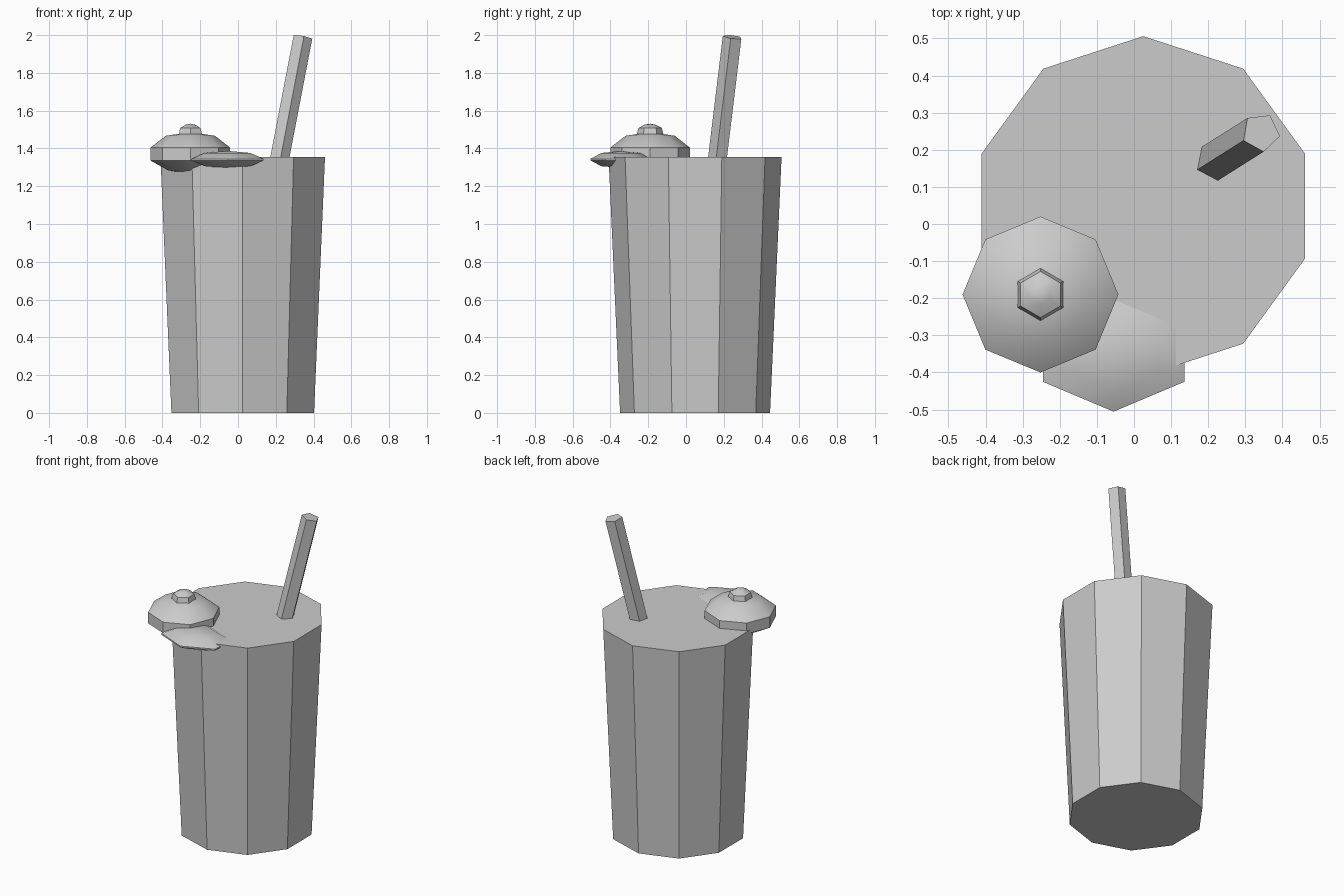
import bpy, bmesh, math
from mathutils import Vector

old = bpy.data.objects.get("Cube")
if old:
    bpy.data.objects.remove(old, do_unlink=True)

GREY = (0.6, 0.6, 0.6, 1)
grey = bpy.data.materials.new("plain grey")
grey.use_nodes = True
grey.diffuse_color = GREY
for node in grey.node_tree.nodes:
    if node.type == 'BSDF_PRINCIPLED':
        node.inputs["Base Color"].default_value = GREY


def lathe(name, sides, start, rings, axis=(0, 0, 1), scale_y=1.0, smooth=None):
    """Stack polygon rings (x, y, z, radius) into a closed solid; radius 0 is a tip."""
    bm = bmesh.new()
    # Plane of each ring, square to the axis
    n = Vector(axis).normalized()
    u = (Vector((1, 0, 0)) - n * n.x).normalized()
    v = n.cross(u)
    loops = []
    for x, y, z, r in rings:
        loop = []
        for i in range(sides if r else 1):
            a = math.radians(start) + i * math.tau / sides
            offset = u * r * math.cos(a) + v * r * scale_y * math.sin(a)
            loop.append(bm.verts.new(Vector((x, y, z)) + offset))
        loops.append(loop)
    for low, high in zip(loops, loops[1:]):
        for i in range(sides):
            j = (i + 1) % sides
            if len(low) == 1:
                bm.faces.new((low[0], high[j], high[i]))
            elif len(high) == 1:
                bm.faces.new((low[i], low[j], high[0]))
            else:
                bm.faces.new((low[i], low[j], high[j], high[i]))
    for loop in (loops[0], loops[-1]):
        if len(loop) > 1:
            bm.faces.new(loop)
    bmesh.ops.recalc_face_normals(bm, faces=bm.faces)
    mesh = bpy.data.meshes.new(name)
    bm.to_mesh(mesh)
    bm.free()
    mesh.materials.append(grey)
    ob = bpy.data.objects.new(name, mesh)
    bpy.context.collection.objects.link(ob)
    if smooth:
        bpy.ops.object.select_all(action='DESELECT')
        ob.select_set(True)
        bpy.context.view_layer.objects.active = ob
        bpy.ops.object.shade_smooth_by_angle(angle=math.radians(smooth))
    return ob


def at(x, y, profile):
    return [(x, y, z, r) for z, r in profile]


# Tapered ten-sided cup, closed at the top
lathe("cup", 10, 90, at(0.025, 0.048, [(0, 0.397), (1.355, 0.458)]))

# Leaning five-sided straw
lean = Vector((0.122, 0.077, 0.635))
top = Vector((0.342, 0.247, 1.99))
foot = top - lean * 1.3
lathe("straw", 5, 62, [(*foot, 0.053), (*top, 0.053)], axis=lean)

# Round fruit on the rim
lathe("fruit", 8, 0, at(-0.252, -0.19, [
    (1.265, 0), (1.285, 0.12), (1.335, 0.21), (1.405, 0.21),
    (1.467, 0.13), (1.487, 0)]), smooth=40)

# Small six-sided button on top of the fruit
lathe("fruit_button", 6, 90, at(-0.252, -0.19, [
    (1.475, 0.071), (1.508, 0.062), (1.526, 0.028), (1.531, 0)]), smooth=40)

# Flat slice tucked into the rim
lathe("slice", 6, 90, at(-0.055, -0.345, [
    (1.297, 0), (1.306, 0.14), (1.336, 0.22), (1.345, 0.22),
    (1.376, 0.14), (1.387, 0)]), scale_y=0.73, smooth=40)
